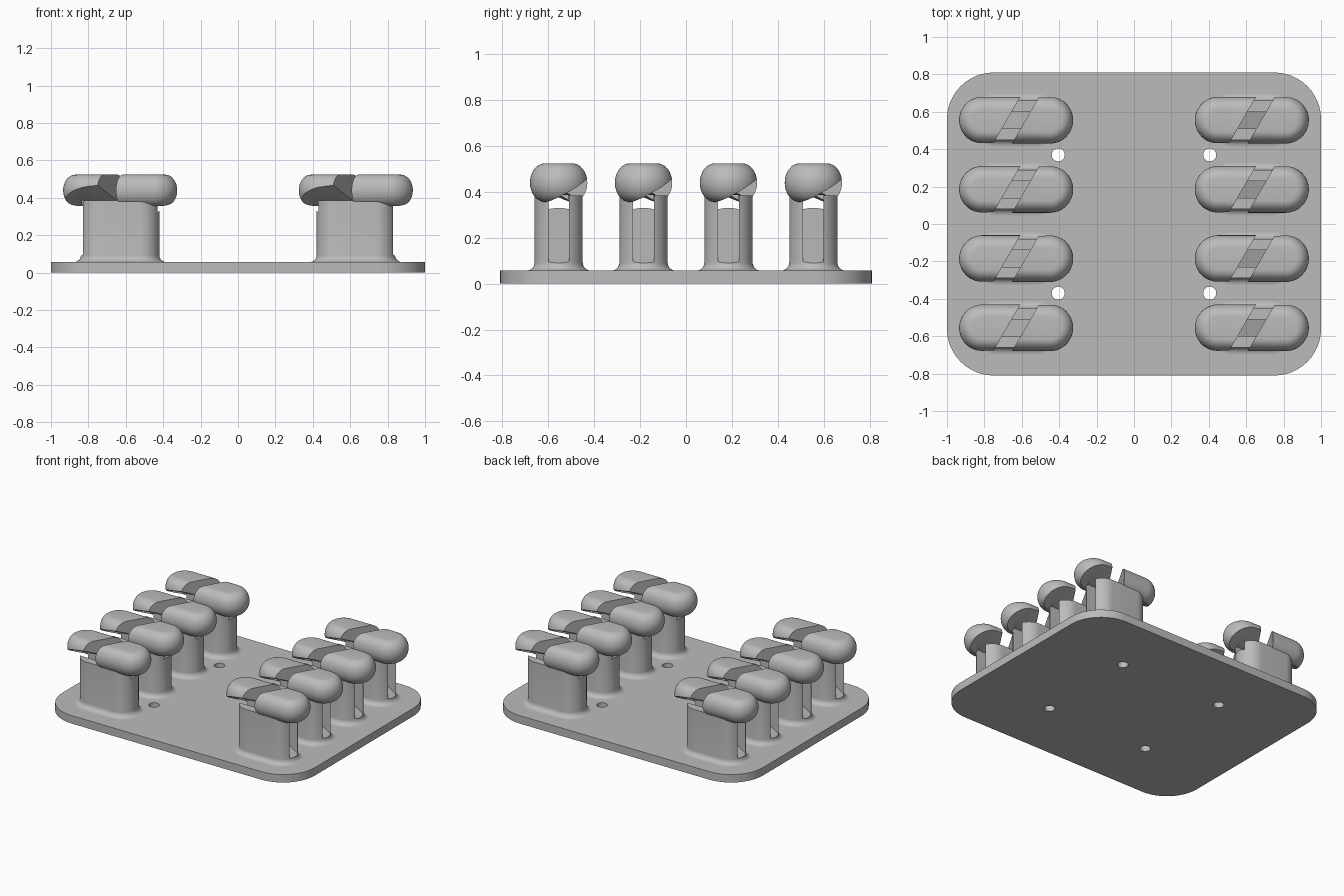
import bpy, bmesh
from math import sin, cos, pi
from mathutils import Matrix

if "Cube" in bpy.data.objects:
    bpy.data.objects.remove(bpy.data.objects["Cube"], do_unlink=True)

grey = bpy.data.materials.new("plain_grey")
grey.use_nodes = True
grey.diffuse_color = (0.5, 0.5, 0.5, 1)
grey.node_tree.nodes["Principled BSDF"].inputs["Base Color"].default_value = (0.5, 0.5, 0.5, 1)


def rounded_loop(hx, hy, r, z, steps=12):
    """Outline of a box with half sizes hx, hy and corners of radius r."""
    pts = []
    corners = [(1, 1), (-1, 1), (-1, -1), (1, -1)]
    for i, (sx, sy) in enumerate(corners):
        for k in range(steps + 1):
            a = (i + k / steps) * pi / 2
            pts.append((sx * (hx - r) + r * cos(a), sy * (hy - r) + r * sin(a), z))
    return pts


def loft(name, loops):
    """Solid through a stack of outlines, closed at both ends."""
    bm = bmesh.new()
    rings = [[bm.verts.new(p) for p in loop] for loop in loops]
    n = len(rings[0])
    for low, high in zip(rings, rings[1:]):
        for i in range(n):
            j = (i + 1) % n
            bm.faces.new((low[i], low[j], high[j], high[i]))
    bm.faces.new(rings[0][::-1])
    bm.faces.new(rings[-1])
    bmesh.ops.remove_doubles(bm, verts=bm.verts, dist=1e-5)
    bmesh.ops.recalc_face_normals(bm, faces=bm.faces)
    mesh = bpy.data.meshes.new(name)
    bm.to_mesh(mesh)
    bm.free()
    mesh.materials.append(grey)
    ob = bpy.data.objects.new(name, mesh)
    bpy.context.collection.objects.link(ob)
    return ob


def select(ob):
    bpy.ops.object.select_all(action="DESELECT")
    ob.select_set(True)
    bpy.context.view_layer.objects.active = ob


def cut(ob, cutter):
    select(ob)
    mod = ob.modifiers.new("cut", "BOOLEAN")
    mod.operation = "DIFFERENCE"
    mod.solver = "EXACT"
    mod.object = cutter
    bpy.ops.object.modifier_apply(modifier=mod.name)
    bpy.data.objects.remove(cutter, do_unlink=True)


def smooth(ob):
    select(ob)
    bpy.ops.object.shade_smooth_by_angle(angle=pi / 6)


def stadium(half_length, r, z):
    return rounded_loop(half_length + r, r, r, z)


# Base plate with four screw holes
PLATE = 0.057
plate = loft("base_plate", [rounded_loop(1, 0.81, 0.25, z) for z in (0, PLATE)])
for x in (-0.405, 0.405):
    for y in (-0.37, 0.37):
        ring = rounded_loop(0.035, 0.035, 0.035, 0, 6)
        cut(plate, loft("hole", [[(x + px, y + py, z) for px, py, _ in ring] for z in (-0.1, 0.2)]))
smooth(plate)

# Post: stadium column with a flared foot
POST_TOP = 0.385
FLARE = 0.035
rows = [(0.105 + FLARE * (1 - sin(a)), PLATE + FLARE * (1 - cos(a)))
        for a in (k * pi / 12 for k in range(7))]
rows.append((0.105, POST_TOP))
post = loft("post", [stadium(0.105, r, z) for r, z in rows])

# Sloping slot through the post, low on the outer side
slot = [(0.3, 0.09), (0.21, 0.09), (-0.21, 0.33), (-0.3, 0.33), (-0.3, 0.45), (0.3, 0.45)]
cut(post, loft("slot", [[(x, y, z) for x, z in slot] for y in (-0.045, 0.045)]))
smooth(post)

# Head: rounded pill with flat top and bottom
angles = [-pi / 2 + k * pi / 16 for k in range(17)]
head = loft("head", [stadium(0.18, 0.06 + 0.065 * cos(a), 0.44 + 0.084 * sin(a)) for a in angles])

# Diagonal groove across the head
SLANT = 0.58
groove = [(SLANT * y + dx, y) for y, dx in ((-0.2, -0.05), (-0.2, 0.05), (0.2, 0.05), (0.2, -0.05))]
cut(head, loft("groove", [[(x, y, z) for x, y in groove] for z in (0.3, 0.6)]))

# Tilted undercuts at opposite quarters, leading into the groove
area = [(-0.4, 0.05), (-0.4, -0.2), (-0.2 * SLANT, -0.2), (0.05 * SLANT, 0.05)]
for turn in (0, pi):
    wedge = loft("undercut", [
        [(x, y, 0.3) for x, y in area],
        [(x, y, 0.385 - 0.55 * (y + 0.02) + 0.15 * (x + 0.3)) for x, y in area]])
    wedge.data.transform(Matrix.Rotation(turn, 4, "Z"))
    cut(head, wedge)

# Slot clearance in the underside of the head
clear = rounded_loop(0.205, 0.045, 0.001, 0, 1)
cut(head, loft("clearance", [[(x, y, z) for x, y, _ in clear] for z in (0.3, POST_TOP + 0.001)]))
smooth(head)

# Two columns of four pegs, the right-hand ones turned half way round
for side, turn in (("left", 0), ("right", pi)):
    for row in range(4):
        for part in (post, head):
            ob = bpy.data.objects.new(f"{side}_{part.data.name}_{row + 1}", part.data)
            ob.location = (0.63 * cos(turn), -0.555 + 0.37 * row, 0)
            ob.rotation_euler.z = turn
            bpy.context.collection.objects.link(ob)
for part in (post, head):
    bpy.data.objects.remove(part, do_unlink=True)
